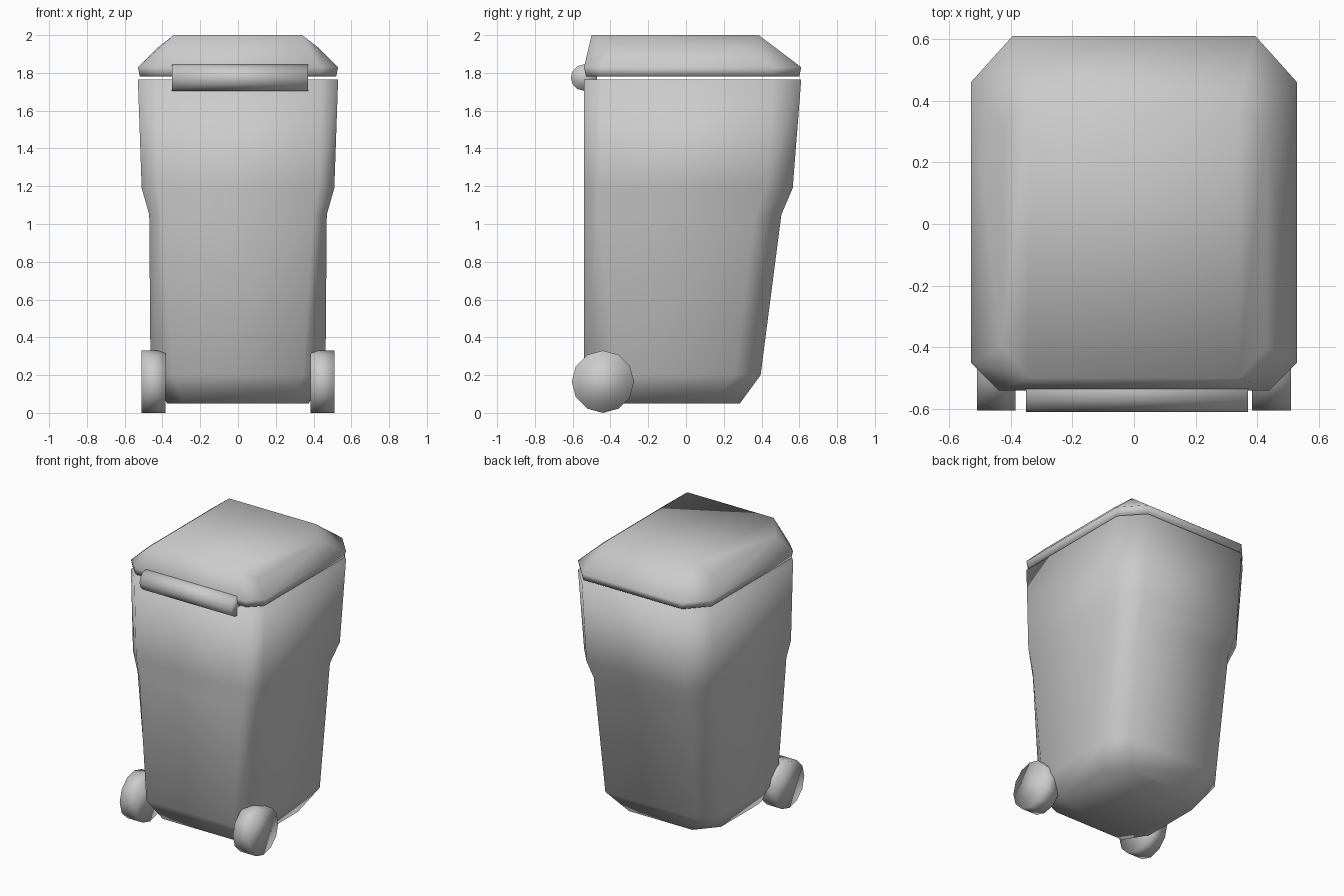
import bpy, bmesh, math
from mathutils import Matrix

if "Cube" in bpy.data.objects:
    bpy.data.objects.remove(bpy.data.objects["Cube"])

grey = bpy.data.materials.new("grey plastic")
grey.diffuse_color = (0.6, 0.6, 0.6, 1)
grey.use_nodes = True
grey.node_tree.nodes["Principled BSDF"].inputs["Base Color"].default_value = grey.diffuse_color


def finish(bm, name):
    """Turn a bmesh into a fully smooth grey object."""
    bmesh.ops.recalc_face_normals(bm, faces=bm.faces)
    for f in bm.faces:
        f.smooth = True
    mesh = bpy.data.meshes.new(name)
    bm.to_mesh(mesh)
    bm.free()
    mesh.materials.append(grey)
    obj = bpy.data.objects.new(name, mesh)
    bpy.context.collection.objects.link(obj)
    return obj


def octagon(bm, half):
    """Mirror four (x, y, z) points, front to back, into a ring of eight."""
    pts = half + [(-x, y, z) for x, y, z in reversed(half)]
    return [bm.verts.new(p) for p in pts]


def section(z, w, front, fx, fy, back, bx, by):
    """Right half of a cut-corner section."""
    return [(fx, front, z), (w, fy, z), (w, by, z), (bx, back, z)]


def loft(bm, rings):
    for a, b in zip(rings, rings[1:]):
        for i in range(8):
            j = (i + 1) % 8
            bm.faces.new((a[i], a[j], b[j], b[i]))


def cylinder(name, x0, x1, y, z, r):
    """Twelve-sided cylinder lying along x."""
    bm = bmesh.new()
    m = Matrix.Translation(((x0 + x1) / 2, y, z)) @ Matrix.Rotation(math.pi / 2, 4, 'Y')
    bmesh.ops.create_cone(bm, cap_ends=True, segments=12, radius1=r, radius2=r,
                          depth=x1 - x0, matrix=m)
    return finish(bm, name)


# Bin body: tapered, with a shoulder and a chamfered base
bm = bmesh.new()
rings = [octagon(bm, section(*s)) for s in (
    (0.05, 0.375, -0.45, 0.28, -0.29, 0.285, 0.25, 0.14),
    (0.20, 0.463, -0.54, 0.345, -0.37, 0.395, 0.36, 0.26),
    (1.05, 0.47, -0.54, 0.40, -0.46, 0.505, 0.373, 0.365),
    (1.19, 0.51, -0.54, 0.425, -0.455, 0.565, 0.39, 0.42),
    (1.765, 0.53, -0.54, 0.44, -0.45, 0.61, 0.395, 0.46))]
loft(bm, rings)
bm.faces.new(rings[0])
bm.faces.new(rings[-1])
finish(bm, "bin_body")

# Lid: rim, sloped sides, and a top that drops toward left and right
bm = bmesh.new()
rings = [
    octagon(bm, section(1.782, 0.52, -0.53, 0.435, -0.445, 0.60, 0.39, 0.455)),
    octagon(bm, section(1.83, 0.53, -0.54, 0.44, -0.45, 0.61, 0.395, 0.46)),
    octagon(bm, [(0.34, -0.50, 2), (0.43, -0.40, 1.93),
                 (0.43, 0.32, 1.93), (0.34, 0.385, 2)])]
loft(bm, rings)
bm.faces.new(rings[0])
top = rings[-1]
bm.faces.new(top[0:4])
bm.faces.new(top[4:8])
bm.faces.new((top[0], top[3], top[4], top[7]))
finish(bm, "lid")

# Handle bar across the front
cylinder("handle", -0.35, 0.37, -0.54, 1.775, 0.07)

# Wheels
cylinder("left_wheel", -0.51, -0.385, -0.44, 0.165, 0.165)
cylinder("right_wheel", 0.383, 0.51, -0.44, 0.165, 0.165)
